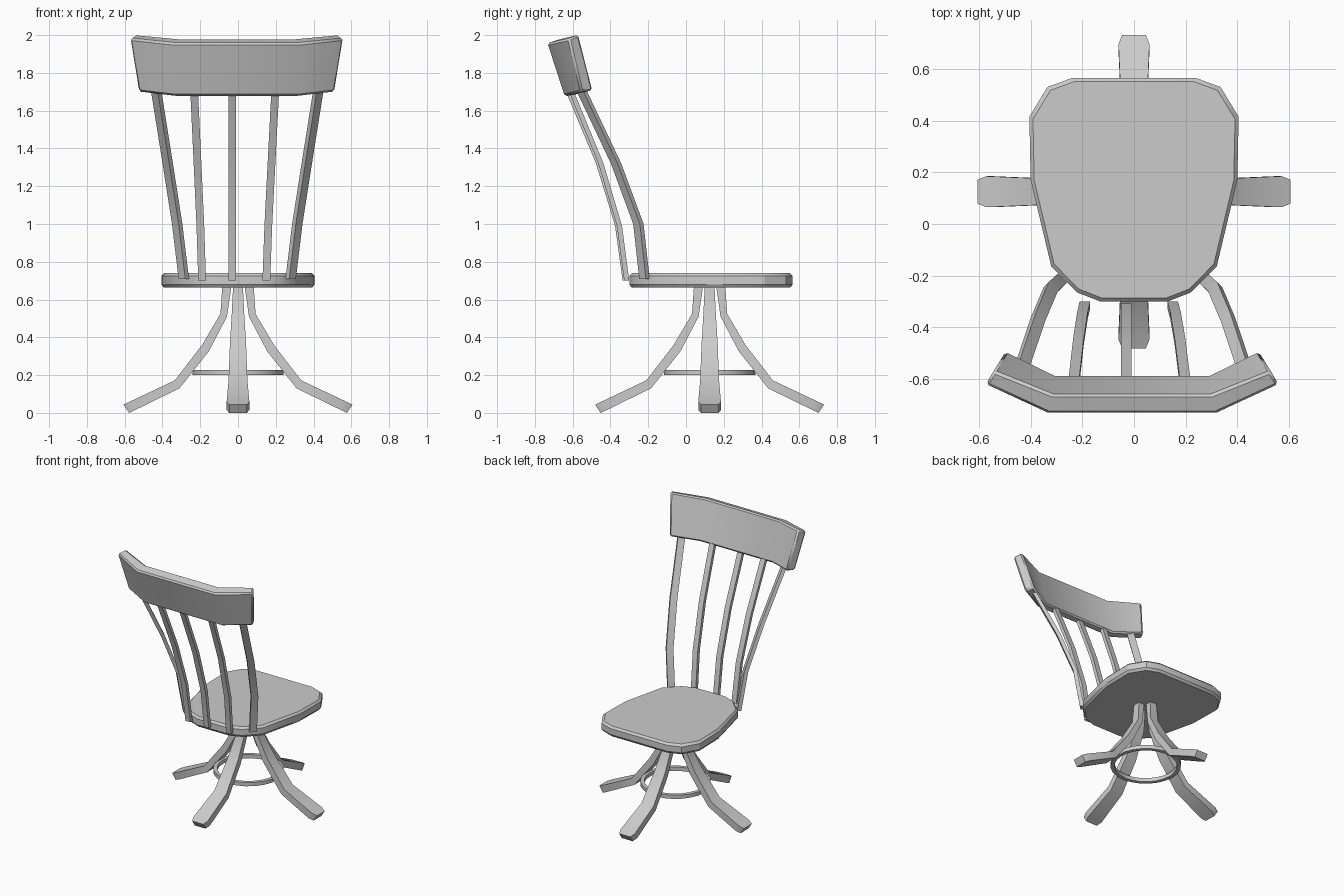
import bpy, bmesh, math
from mathutils import Vector

if "Cube" in bpy.data.objects:
    bpy.data.objects.remove(bpy.data.objects["Cube"])

CENTRE_Y = 0.125  # pedestal axis


def finish(name, bm, bevel=0.0):
    bmesh.ops.recalc_face_normals(bm, faces=bm.faces)
    me = bpy.data.meshes.new(name)
    bm.to_mesh(me)
    bm.free()
    ob = bpy.data.objects.new(name, me)
    bpy.context.collection.objects.link(ob)
    if bevel:
        mod = ob.modifiers.new("edge_chamfer", 'BEVEL')
        mod.width = bevel
        mod.segments = 1
        mod.limit_method = 'ANGLE'
        mod.angle_limit = math.radians(50)
    bpy.ops.object.select_all(action='DESELECT')
    ob.select_set(True)
    bpy.context.view_layer.objects.active = ob
    bpy.ops.object.shade_smooth_by_angle(angle=math.radians(32))
    return ob


def loft(name, rings, bevel=0.0):
    """Skin a list of equal-length vertex rings and cap both ends."""
    bm = bmesh.new()
    rows = [[bm.verts.new(p) for p in ring] for ring in rings]
    n = len(rows[0])
    for a, b in zip(rows, rows[1:]):
        for i in range(n):
            j = (i + 1) % n
            bm.faces.new((a[i], a[j], b[j], b[i]))
    bm.faces.new(rows[0])
    bm.faces.new(rows[-1])
    return finish(name, bm, bevel)


# Seat: shield outline, chamfered rims
half = [(0.24, 0.565), (0.335, 0.53), (0.405, 0.415), (0.40, 0.17),
        (0.32, -0.165), (0.22, -0.265), (0.13, -0.30)]
outline = half + [(-x, y) for x, y in reversed(half)]


def seat_ring(z, inset):
    sx, sy = 1 - inset / 0.405, 1 - inset / 0.433
    return [(x * sx, 0.132 + (y - 0.132) * sy, z) for x, y in outline]


loft("seat", [seat_ring(0.663, 0.012), seat_ring(0.68, 0),
              seat_ring(0.725, 0), seat_ring(0.74, 0.014)])

# Legs: (inner r, inner z, outer r, outer z, half width)
leg = [(0.035, 0.67, 0.083, 0.67, 0.026), (0.058, 0.51, 0.093, 0.525, 0.033),
       (0.155, 0.325, 0.19, 0.36, 0.043), (0.31, 0.13, 0.335, 0.172, 0.05),
       (0.545, 0.015, 0.572, 0.06, 0.06), (0.577, 0.0, 0.606, 0.044, 0.046)]
for k, side in enumerate(("right", "back", "left", "front")):
    a = math.pi / 2 * k
    d = Vector((math.cos(a), math.sin(a), 0))
    t = Vector((-d.y, d.x, 0))
    c = Vector((0, CENTRE_Y, 0))
    rings = []
    for r0, z0, r1, z1, w in leg:
        lo, hi = c + d * r0, c + d * r1
        lo.z, hi.z = z0, z1
        rings.append([lo - t * w, lo + t * w, hi + t * w, hi - t * w])
    loft("leg_" + side, rings)

# Foot ring: square-section hoop
bm = bmesh.new()
N = 24
hoop = []
for i in range(N):
    a = 2 * math.pi * i / N
    hoop.append([bm.verts.new((r * math.cos(a), CENTRE_Y + r * math.sin(a), z))
                 for r, z in ((0.215, 0.2), (0.242, 0.2), (0.242, 0.228), (0.215, 0.228))])
for i in range(N):
    p, q = hoop[i], hoop[(i + 1) % N]
    for j in range(4):
        m = (j + 1) % 4
        bm.faces.new((p[j], p[m], q[m], q[j]))
finish("foot_ring", bm)


# Back spindles and posts: curved bars of rectangular section
def bar(name, path, width, depth, turn):
    u = Vector((math.cos(turn), math.sin(turn), 0)) * width / 2
    v = Vector((-math.sin(turn), math.cos(turn), 0)) * depth / 2
    loft(name, [[Vector(p) - u - v, Vector(p) + u - v,
                 Vector(p) + u + v, Vector(p) - u + v] for p in path])


for name, xb, xt, dy in (("left", -0.19, -0.232, 0.008), ("middle", -0.03, -0.03, 0),
                         ("right", 0.15, 0.197, 0.008)):
    ys = ((-0.322, 0.70, 0), (-0.362, 0.99, 0.22), (-0.463, 1.32, 0.58), (-0.622, 1.70, 1))
    bar("spindle_" + name, [(xb + (xt - xb) * f, y + dy * (1 + f), z) for y, z, f in ys],
        0.041, 0.027, 0)

post = [(0.283, -0.22, 0.71), (0.318, -0.252, 1.0), (0.368, -0.37, 1.32), (0.43, -0.555, 1.71)]
for s, name in ((1, "right"), (-1, "left")):
    bar("back_post_" + name, [(s * x - 0.004, y, z) for x, y, z in post],
        0.05, 0.028, s * math.radians(45))

# Top rail: three-panel slab, leaning back and flaring at the ends
end = [(0.52, -0.555, 1.70), (0.49, -0.492, 1.708), (0.536, -0.568, 2.003), (0.567, -0.622, 1.982)]
knee = [(0.325, -0.642, 1.677), (0.30, -0.585, 1.685), (0.305, -0.66, 1.981), (0.327, -0.733, 1.957)]


def rail_ring(pts, s):
    return [(s * x - 0.007, y, z) for x, y, z in pts]


loft("top_rail", [rail_ring(end, -1), rail_ring(knee, -1),
                  rail_ring(knee, 1), rail_ring(end, 1)], bevel=0.011)
